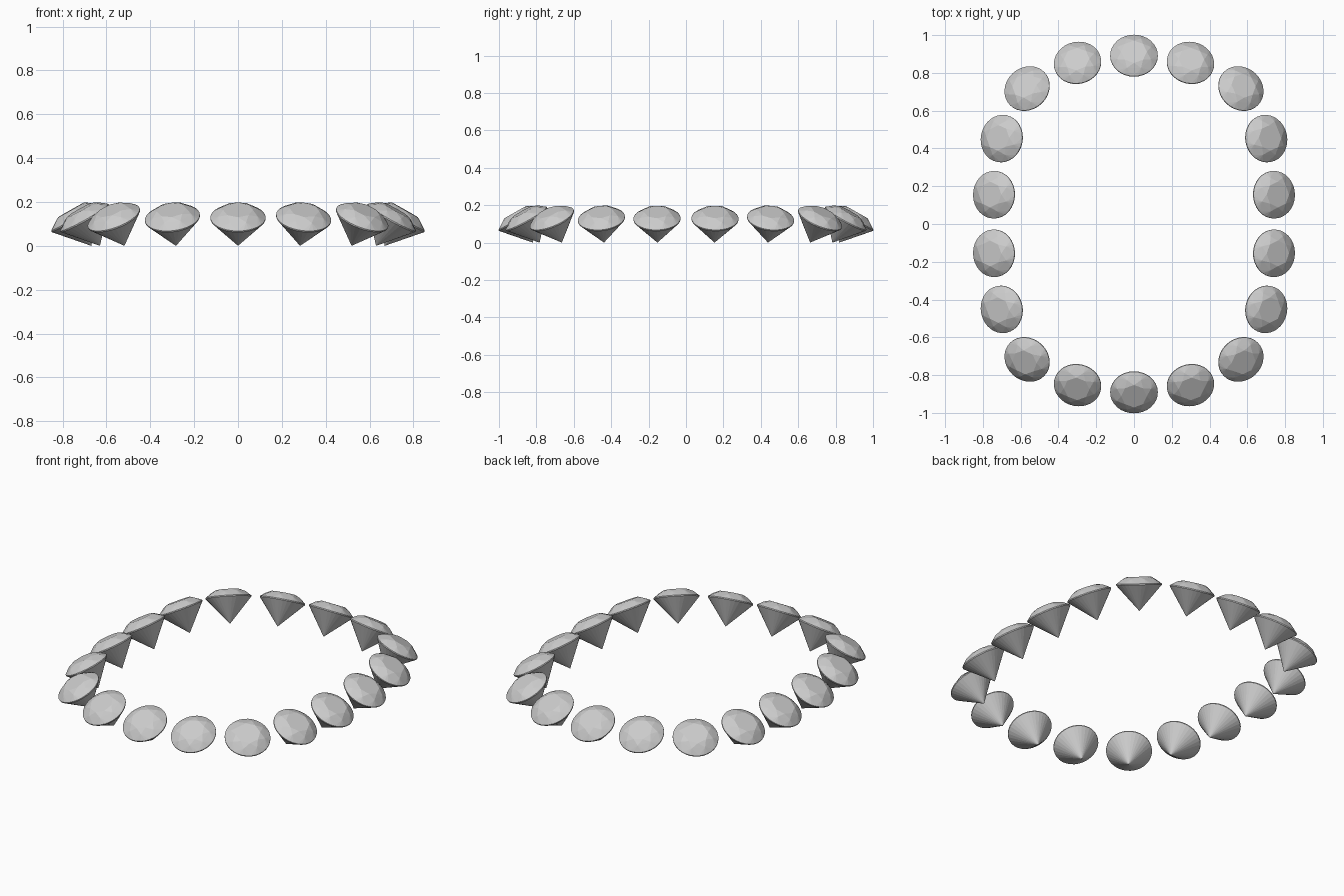
import bpy, bmesh
from math import sin, cos, pi, radians
from mathutils import Matrix, Vector

if "Cube" in bpy.data.objects:
    bpy.data.objects.remove(bpy.data.objects["Cube"])

R = 0.126        # girdle radius
DEPTH = 0.146    # girdle centre to point
TILT = radians(29.5)


def ring(bm, n, r, z, offset=0.0):
    for i in range(n):
        a = 2 * pi * i / n + offset
        bm.verts.new((r * cos(a), r * sin(a), z))


# Brilliant-cut stone: table, star points, girdle and point wrapped in a hull
def gem_mesh():
    bm = bmesh.new()
    ring(bm, 8, 0.068, 0.042)
    ring(bm, 8, 0.097, 0.028, pi / 8)
    ring(bm, 32, R, 0.003)
    ring(bm, 32, R, -0.003)
    bm.verts.new((0, 0, -DEPTH))
    bmesh.ops.convex_hull(bm, input=bm.verts)
    bmesh.ops.dissolve_limit(bm, angle_limit=radians(0.5),
                             verts=bm.verts, edges=bm.edges)
    bmesh.ops.recalc_face_normals(bm, faces=bm.faces)
    me = bpy.data.meshes.new("gem")
    bm.to_mesh(me)
    bm.free()
    return me


mesh = gem_mesh()
count = 0


# Place a stone leaning outward in direction (dx, dy)
def place(x, y, dx, dy):
    global count
    count += 1
    ob = bpy.data.objects.new(f"gem_{count:02d}", mesh)
    bpy.context.collection.objects.link(ob)
    axis = Vector((-dy, dx, 0)).normalized()
    ob.matrix_world = (Matrix.Translation((x, y, DEPTH * cos(TILT)))
                       @ Matrix.Rotation(TILT, 4, axis))


# Quarter of the halo: x, y, lean direction in degrees from +y; mirrored
quarter = [(0, 0.891, 0), (0.299, 0.853, 13), (0.566, 0.717, 42),
           (0.70, 0.452, 79), (0.741, 0.155, 88)]
for x, y, deg in quarter:
    dx, dy = sin(radians(deg)), cos(radians(deg))
    for sx in ((1, -1) if x else (1,)):
        for sy in (1, -1):
            place(sx * x, sy * y, sx * dx, sy * dy)
